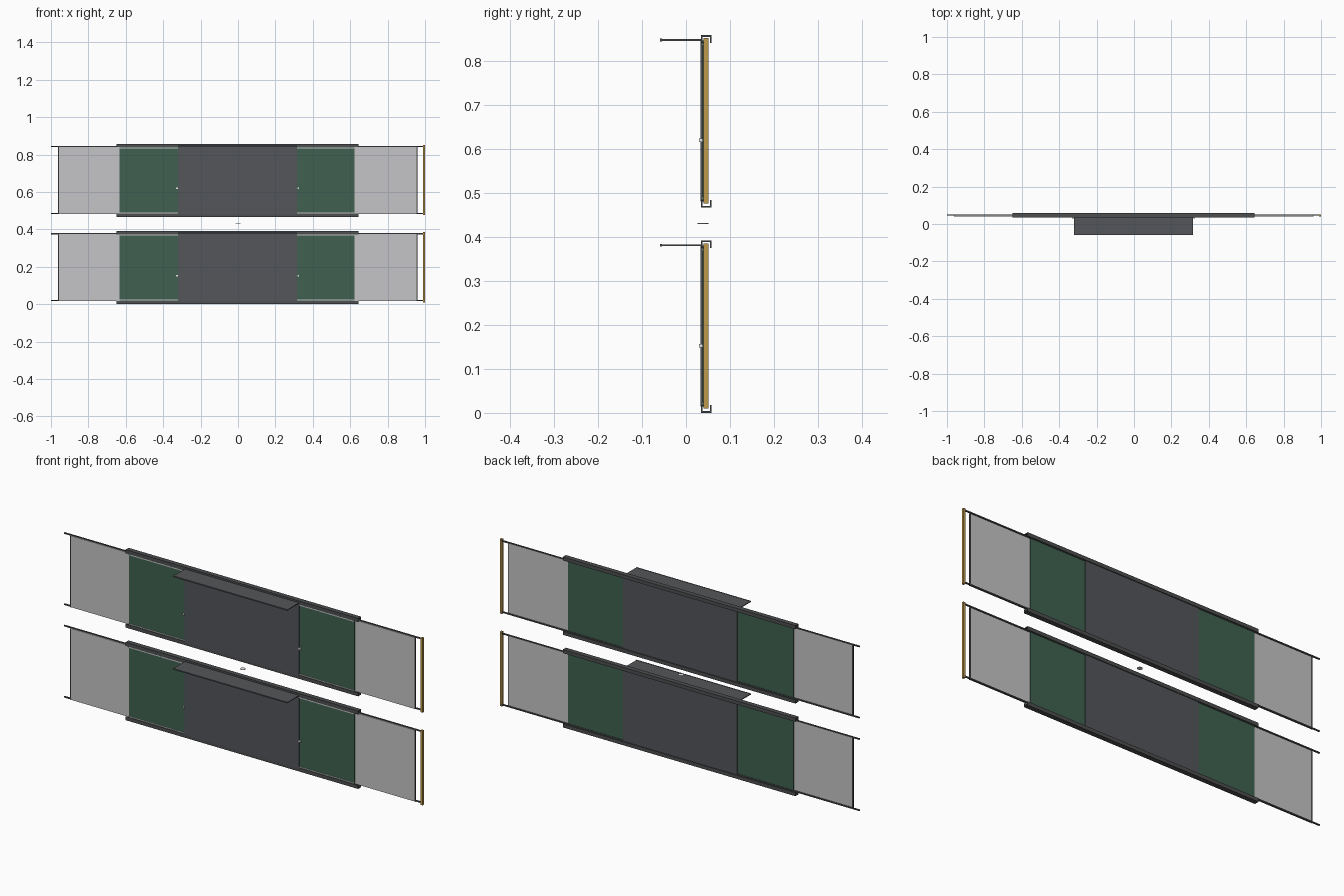
import bpy, bmesh, math

if "Cube" in bpy.data.objects:
    bpy.data.objects.remove(bpy.data.objects["Cube"])


def material(name, r, g, b):
    m = bpy.data.materials.new(name)
    m.diffuse_color = (r, g, b, 1)
    m.use_nodes = True
    m.node_tree.nodes["Principled BSDF"].inputs["Base Color"].default_value = m.diffuse_color
    return m


DARK = material("charcoal", 0.088, 0.092, 0.10)
METAL = material("rail_grey", 0.075, 0.077, 0.08)
GREEN = material("board_green", 0.050, 0.120, 0.080)
GREY = material("light_grey", 0.56, 0.56, 0.57)
WOOD = material("ochre", 0.52, 0.32, 0.07)
WHITE = material("white", 0.85, 0.85, 0.85)


def finish(name, bm, mat):
    bmesh.ops.recalc_face_normals(bm, faces=bm.faces)
    me = bpy.data.meshes.new(name)
    bm.to_mesh(me)
    bm.free()
    me.materials.append(mat)
    ob = bpy.data.objects.new(name, me)
    bpy.context.collection.objects.link(ob)
    return ob


def box(name, x, y, z, mat):
    """Box from (min, max) pairs on each axis."""
    bm = bmesh.new()
    bmesh.ops.create_cube(bm, size=1)
    for v in bm.verts:
        v.co = [a + (b - a) * (c + 0.5) for (a, b), c in zip((x, y, z), v.co)]
    return finish(name, bm, mat)


def channel(name, z_out, z_in, mat):
    """U-shaped rail along x, open towards z_in."""
    t = 0.004
    y0, y1 = 0.034, 0.058
    zt = z_out + math.copysign(t, z_in - z_out)
    profile = [(y0, z_in), (y0, z_out), (y1, z_out), (y1, z_in),
               (y1 - t, z_in), (y1 - t, zt), (y0 + t, zt), (y0 + t, z_in)]
    bm = bmesh.new()
    face = bm.faces.new([bm.verts.new((-0.65, y, z)) for y, z in profile])
    ext = bmesh.ops.extrude_face_region(bm, geom=[face])
    moved = [g for g in ext["geom"] if isinstance(g, bmesh.types.BMVert)]
    bmesh.ops.translate(bm, verts=moved, vec=(1.295, 0, 0))
    return finish(name, bm, mat)


def sliding_board(tag, z):
    # Outer channels and the long inner runners
    channel(f"{tag}_bottom_rail", z, z + 0.018, METAL)
    channel(f"{tag}_top_rail", z + 0.392, z + 0.374, METAL)
    for part, rz in (("bottom", 0.016), ("top", 0.374)):
        box(f"{tag}_{part}_runner", (-1.0, 0.995), (0.045, 0.051),
            (z + rz, z + rz + 0.006), METAL)

    # Centre panel
    box(f"{tag}_centre_panel", (-0.32, 0.316), (0.033, 0.051),
        (z + 0.014, z + 0.380), DARK)

    # Side boards, from the centre outwards
    for side, green, grey, handle in (
            ("left", (-0.634, -0.32), (-0.96, -0.634), -0.326),
            ("right", (0.316, 0.622), (0.622, 0.957), 0.322)):
        box(f"{tag}_{side}_green_board", green, (0.037, 0.049),
            (z + 0.016, z + 0.376), GREEN)
        box(f"{tag}_{side}_grey_board", grey, (0.041, 0.046),
            (z + 0.017, z + 0.376), GREY)
        # Dark outer trim of the grey board
        edge = grey[0] if side == "left" else grey[1]
        box(f"{tag}_{side}_edge_trim", (edge - 0.002, edge + 0.002),
            (0.040, 0.047), (z + 0.017, z + 0.376), METAL)
        # Light strips along the green board
        for part, sz in (("bottom", 0.019), ("top", 0.368)):
            box(f"{tag}_{side}_{part}_strip", green, (0.0355, 0.037),
                (z + sz, z + sz + 0.005), GREY)
        box(f"{tag}_{side}_handle", (handle - 0.005, handle + 0.005),
            (0.030, 0.037), (z + 0.149, z + 0.157), WHITE)

    # Upright bar at the end of the runners
    box(f"{tag}_end_bar", (0.989, 1.0), (0.040, 0.051),
        (z + 0.010, z + 0.385), WOOD)

    # Shelf with a small front lip
    box(f"{tag}_shelf", (-0.32, 0.316), (-0.057, 0.036),
        (z + 0.379, z + 0.383), DARK)
    box(f"{tag}_shelf_lip", (-0.32, 0.316), (-0.059, -0.055),
        (z + 0.378, z + 0.384), DARK)


sliding_board("lower", 0.0)
sliding_board("upper", 0.466)

# Small loose disc between the two boards
bm = bmesh.new()
bmesh.ops.create_cone(bm, cap_ends=True, segments=24, radius1=0.0125,
                      radius2=0.0125, depth=0.002)
disc = finish("small_disc", bm, WHITE)
disc.location = (0, 0.039, 0.43)
